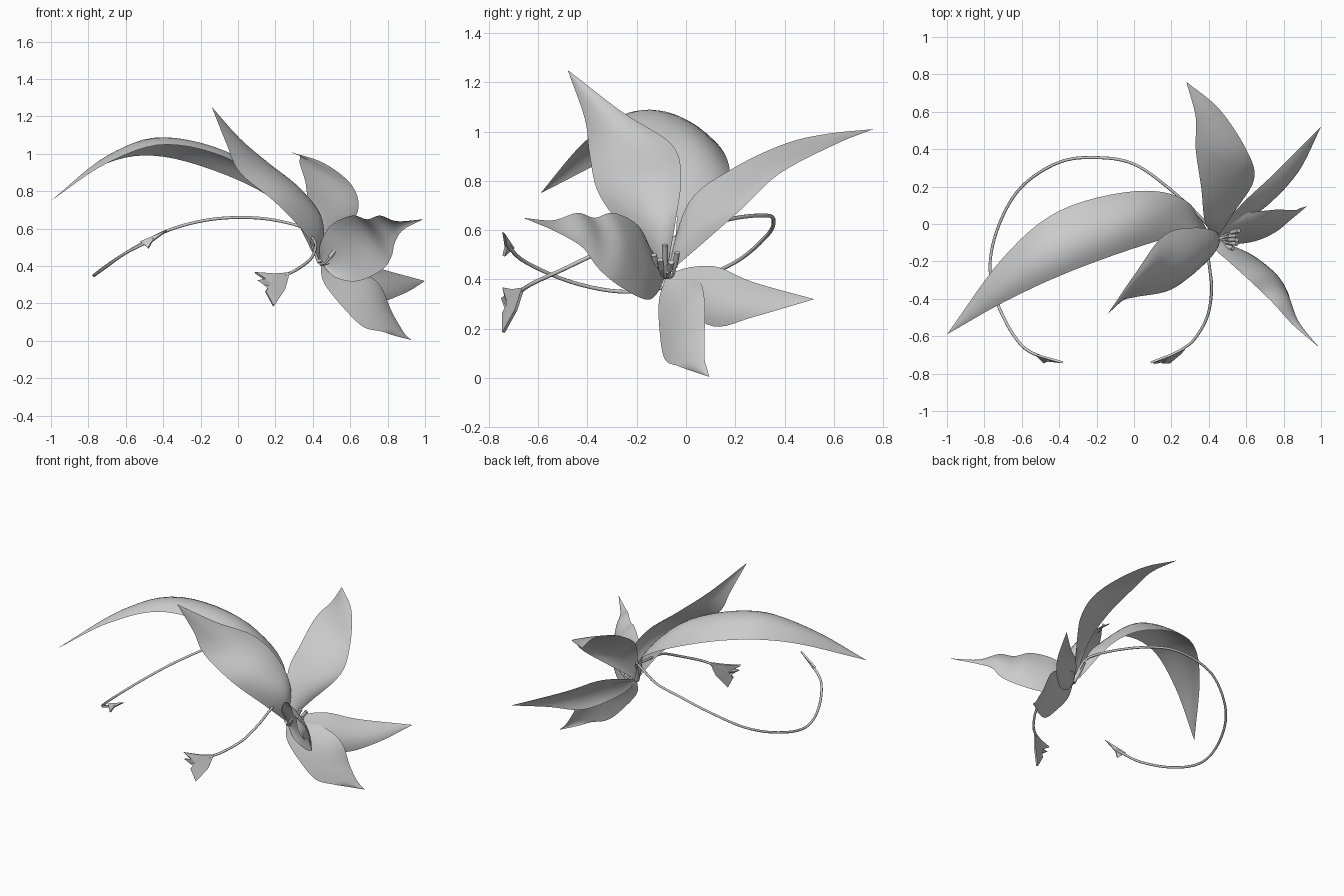
import bpy, bmesh
from mathutils import Vector as V

HEART = (.44, -.08, .42)


def link_mesh(name, verts, faces):
    me = bpy.data.meshes.new(name)
    bm = bmesh.new()
    vs = [bm.verts.new(v) for v in verts]
    for f in faces:
        bm.faces.new([vs[i] for i in f])
    bmesh.ops.remove_doubles(bm, verts=bm.verts, dist=1e-4)
    bm.to_mesh(me)
    bm.free()
    for p in me.polygons:
        p.use_smooth = True
    ob = bpy.data.objects.new(name, me)
    bpy.context.collection.objects.link(ob)
    return ob


def spline(pts, steps):
    """Catmull-Rom through pts."""
    p = [V(q) for q in pts]
    p = [2 * p[0] - p[1]] + p + [2 * p[-1] - p[-2]]
    out = []
    for i in range(1, len(p) - 2):
        a, b, c, d = p[i - 1:i + 3]
        for k in range(steps):
            t = k / steps
            out.append(.5 * (2 * b + (c - a) * t + (2 * a - 5 * b + 4 * c - d) * t * t
                             + (3 * b - a - 3 * c + d) * t ** 3))
    return out + [p[-2]]


def petal(name, rows, tip, base=HEART, steps=6, across=10):
    """Sheet through rows of (edge, midrib, edge), closing to a point at both ends."""
    rows = [(base,) * 3] + rows + [(tip,) * 3]
    e1, mid, e2 = [spline([r[i] for r in rows], steps) for i in range(3)]
    verts, faces, n = [], [], across + 1
    for a, m, b in zip(e1, mid, e2):
        for j in range(n):
            u = j / across
            verts.append(a * (1 - u) * (1 - 2 * u) + m * 4 * u * (1 - u) + b * u * (2 * u - 1))
    for i in range(len(mid) - 1):
        for j in range(across):
            k = i * n + j
            faces.append((k, k + 1, k + n + 1, k + n))
    return link_mesh(name, verts, faces)


def tube(name, pts, radius, steps=6):
    cu = bpy.data.curves.new(name, 'CURVE')
    cu.dimensions = '3D'
    cu.bevel_depth = radius
    cu.bevel_resolution = 2
    cu.use_fill_caps = True
    sp = cu.splines.new('POLY')
    path = spline(pts, steps)
    sp.points.add(len(path) - 1)
    for q, v in zip(sp.points, path):
        q.co = (*v, 1)
    ob = bpy.data.objects.new(name, cu)
    bpy.context.collection.objects.link(ob)


# Petals, arched toward the heart with reflexed edges
petal("upper_petal", [
    ((.36, -.22, .57), (.445, -.13, .625), (.44, -.04, .65)),
    ((.20, -.35, .74), (.325, -.20, .79), (.32, -.02, .82)),
    ((.01, -.39, .90), (.14, -.235, .94), (.16, -.06, .95)),
    ((-.06, -.41, 1.05), (0, -.34, 1.075), (.01, -.26, 1.08))], (-.14, -.48, 1.25))
petal("back_petal", [
    ((.38, .01, .71), (.48, .01, .605), (.53, .06, .54)),
    ((.36, .19, .85), (.53, .175, .74), (.64, .23, .69)),
    ((.33, .40, .95), (.50, .36, .875), (.61, .38, .83)),
    ((.33, .57, .99), (.41, .57, .955), (.46, .61, .95))], (.28, .76, 1.01))
petal("lower_back_petal", [
    ((.50, .02, .45), (.53, -.01, .38), (.53, -.03, .31)),
    ((.60, .13, .45), (.685, .095, .33), (.72, .11, .21)),
    ((.75, .27, .39), (.83, .255, .32), (.88, .28, .25))], (1.0, .52, .32))
petal("bottom_petal", [
    ((.46, -.11, .31), (.515, -.04, .38), (.54, .04, .41)),
    ((.57, -.105, .17), (.675, -.02, .27), (.74, .075, .32)),
    ((.67, -.085, .075), (.765, -.01, .14), (.82, .075, .16)),
    ((.77, -.035, .05), (.825, .02, .08), (.865, .075, .08)),
    ((.83, .02, .03), (.87, .05, .04), (.89, .085, .04))], (.925, .095, .005))
petal("front_petal", [
    ((.44, -.14, .52), (.50, -.11, .43), (.52, -.12, .34)),
    ((.50, -.195, .62), (.60, -.17, .48), (.64, -.17, .32)),
    ((.61, -.295, .67), (.71, -.25, .53), (.77, -.28, .38)),
    ((.69, -.37, .65), (.77, -.335, .555), (.82, -.36, .45)),
    ((.76, -.44, .67), (.82, -.41, .60), (.84, -.42, .53)),
    ((.85, -.54, .64), (.875, -.53, .62), (.885, -.53, .595))], (.99, -.66, .65))

# Long arching leaf
petal("long_leaf", [
    ((.27, .13, .69), (.29, .05, .70), (.32, -.04, .69)),
    ((0, .175, .86), (0, .03, .975), (0, -.13, .95)),
    ((-.40, .07, .985), (-.40, -.11, 1.085), (-.38, -.27, 1.05)),
    ((-.70, -.18, .95), (-.70, -.30, .99), (-.70, -.42, .95))], (-1, -.59, .75),
    base=(.41, -.06, .45))

# Tendrils and their barbed ends
tube("long_tendril", [
    (.42, -.06, .50), (.38, .01, .59), (.2, .18, .645), (0, .32, .66), (-.2, .355, .64),
    (-.4, .33, .58), (-.6, .2, .47), (-.72, 0, .39), (-.77, -.23, .35),
    (-.72, -.45, .385), (-.6, -.65, .47), (-.45, -.73, .545)], .008)
tube("short_tendril", [
    (.39, -.04, .57), (.39, -.13, .56), (.405, -.24, .54), (.415, -.36, .505), (.39, -.5, .44),
    (.32, -.62, .385), (.25, -.675, .35)], .008)


def barb(name, pts, thick=.012):
    centre = sum((V(p) for p in pts), V()) / len(pts)
    n = len(pts)
    ob = link_mesh(name, pts + [centre], [(i, (i + 1) % n, n) for i in range(n)])
    for p in ob.data.polygons:
        p.use_smooth = False
    mod = ob.modifiers.new("thickness", 'SOLIDIFY')
    mod.thickness, mod.offset = thick, 0


barb("short_tendril_barb", [
    (.09, -.74, .366), (.195, -.70, .36), (.275, -.66, .366), (.25, -.69, .275),
    (.19, -.74, .185), (.147, -.74, .265), (.165, -.73, .28), (.104, -.745, .325),
    (.145, -.735, .33)])
barb("long_tendril_barb", [
    (-.38, -.74, .59), (-.52, -.70, .53), (-.48, -.74, .495), (-.46, -.73, .53)])

# Short stalk joining tendrils, leaf and petals
tube("stalk", [(.39, -.04, .57), (.41, -.06, .50), HEART], .016, 4)

# Stamens
for i, (x, y, z) in enumerate([(.53, -.13, .50), (.55, -.085, .54), (.56, -.035, .51),
                               (.55, -.105, .48), (.55, -.06, .47)]):
    root, tip = V((.44, -.085, .41)), V((x, y, z))
    low = V((x - .06, y + (-.085 - y) * .35, .42))
    tube(f"stamen_{i + 1}", [root, low, tip], .006, 4)
    tube(f"anther_{i + 1}", [low.lerp(tip, .35), tip], .012, 1)
